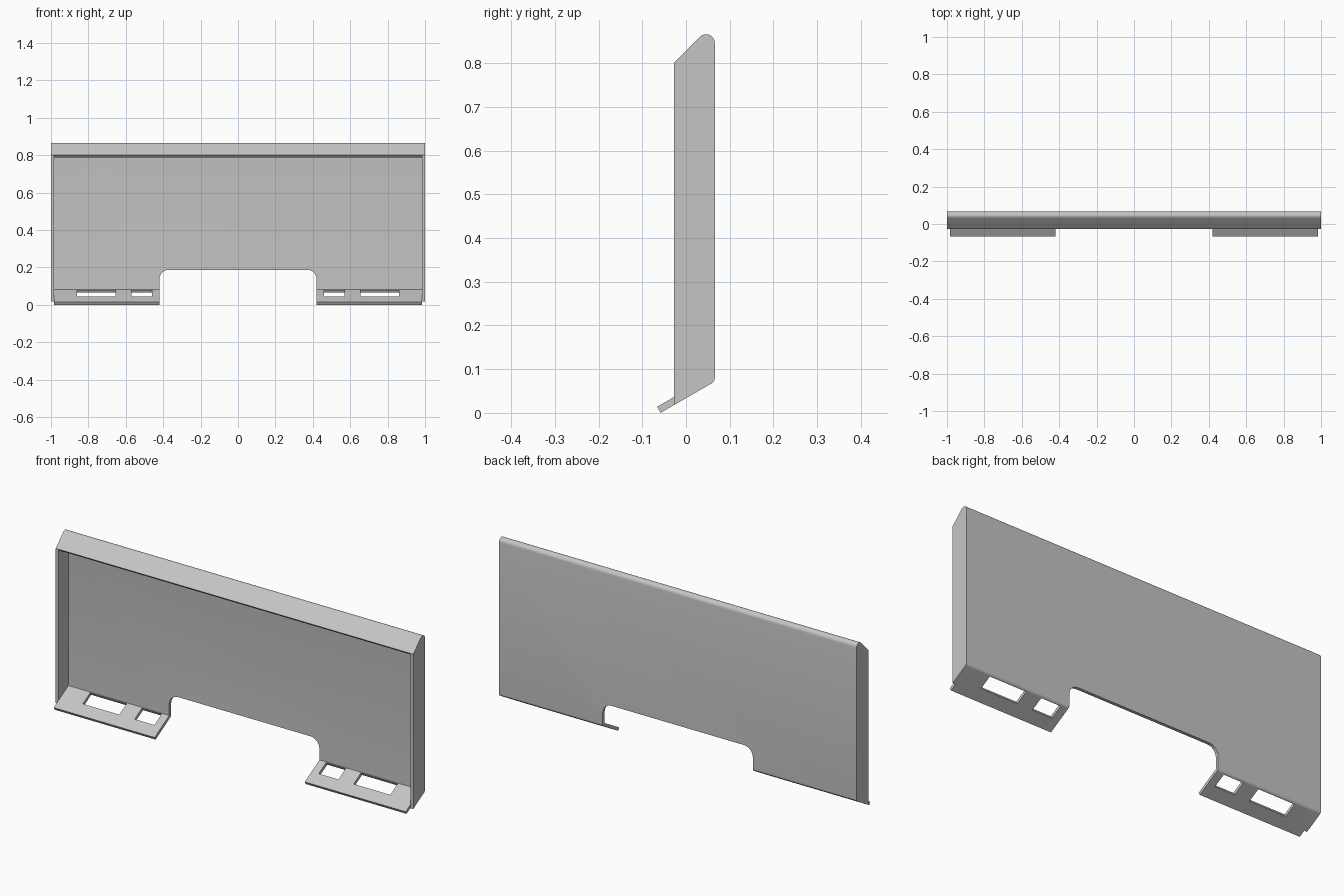
import bpy, bmesh
from math import sin, cos, radians
from mathutils import Vector

if "Cube" in bpy.data.objects:
    bpy.data.objects.remove(bpy.data.objects["Cube"])

T = 0.016          # sheet thickness
HALF = 1.0         # half width
FRONT = -0.028     # front edge of walls and top flange
BACK = 0.05        # inner plane of the back sheet
BEND_Z = 0.081     # height of the lower inner bend
SLOPE = radians(30)

steel = bpy.data.materials.new("plain grey steel")
steel.use_nodes = True
grey = (0.56, 0.56, 0.56, 1)
steel.diffuse_color = grey
steel.node_tree.nodes["Principled BSDF"].inputs["Base Color"].default_value = grey


def arc(cx, cy, r, start, end, steps=8):
    angles = [radians(start + (end - start) * i / steps) for i in range(steps + 1)]
    return [(cx + r * cos(a), cy + r * sin(a)) for a in angles]


def prism(name, outline, low, high, place):
    """Extrude a 2D outline; place(u, v, w) maps it into space."""
    bm = bmesh.new()
    face = bm.faces.new([bm.verts.new(place(u, v, low)) for u, v in outline])
    offset = Vector(place(0, 0, high)) - Vector(place(0, 0, low))
    new = bmesh.ops.extrude_face_region(bm, geom=[face])["geom"]
    bmesh.ops.translate(bm, vec=offset,
                        verts=[g for g in new if isinstance(g, bmesh.types.BMVert)])
    if face.is_valid and len(face.edges[0].link_faces) < 2:
        bm.faces.new(face.verts)
    bmesh.ops.recalc_face_normals(bm, faces=bm.faces)
    mesh = bpy.data.meshes.new(name)
    bm.to_mesh(mesh)
    bm.free()
    mesh.materials.append(steel)
    obj = bpy.data.objects.new(name, mesh)
    bpy.context.collection.objects.link(obj)
    return obj


def activate(obj):
    bpy.ops.object.select_all(action="DESELECT")
    obj.select_set(True)
    bpy.context.view_layer.objects.active = obj


def cut(obj, cutter):
    cutter.hide_render = True
    mod = obj.modifiers.new("cut", "BOOLEAN")
    mod.operation, mod.solver, mod.object = "DIFFERENCE", "EXACT", cutter
    activate(obj)
    bpy.ops.object.modifier_apply(modifier=mod.name)
    bpy.data.objects.remove(cutter)


def along_x(u, v, w):
    return (w, u, v)


def along_y(u, v, w):
    return (u, w, v)


def on_lip(u, v, w):
    """u runs sideways, v forward down the lip, w out of its upper face."""
    return (u, BACK - v * cos(SLOPE) - w * sin(SLOPE),
            BEND_Z - v * sin(SLOPE) + w * cos(SLOPE))


# Bent sheet: lower lip, back and sloping top flange in one section
lower_bend = arc(BACK, BEND_Z, T, -60, 0)
top_bend = arc(0.046, 0.846, 0.02, 0, 135)
top_front = (FRONT, 0.80)
lip = 0.134
section = [on_lip(0, lip, -T)[1:], *lower_bend, *top_bend, top_front,
           (FRONT + T * cos(radians(45)), 0.80 - T * sin(radians(45))),
           *arc(0.046, 0.846, 0.004, 135, 0), (BACK, BEND_Z), on_lip(0, lip, 0)[1:]]
panel = prism("bent_panel", section, T - HALF, HALF - T, along_x)

# Central notch with rounded upper corners
notch = [(-0.42, -0.2), (0.42, -0.2),
         *arc(0.37, 0.137, 0.05, 0, 90), *arc(-0.37, 0.137, 0.05, 90, 180)]
cut(panel, prism("notch_cutter", notch, -0.3, 0.3, along_y))

# Two slots in each lip
for side in (-1, 1):
    for near, far in ((0.46, 0.57), (0.655, 0.86)):
        slot = [(side * near, 0.003), (side * far, 0.003),
                (side * far, 0.071), (side * near, 0.071)]
        cut(panel, prism("slot_cutter", slot, -0.04, 0.03, on_lip))

# End walls
low_z = lower_bend[0][1] - (lower_bend[0][0] - FRONT) * sin(SLOPE) / cos(SLOPE)
wall = [(FRONT, low_z), *lower_bend, *top_bend, top_front]
parts = [panel,
         prism("right_wall", wall, -HALF, T - HALF, along_x),
         prism("left_wall", wall, HALF - T, HALF, along_x)]

for part in parts:
    activate(part)
    bpy.ops.object.shade_smooth_by_angle(angle=radians(30))
